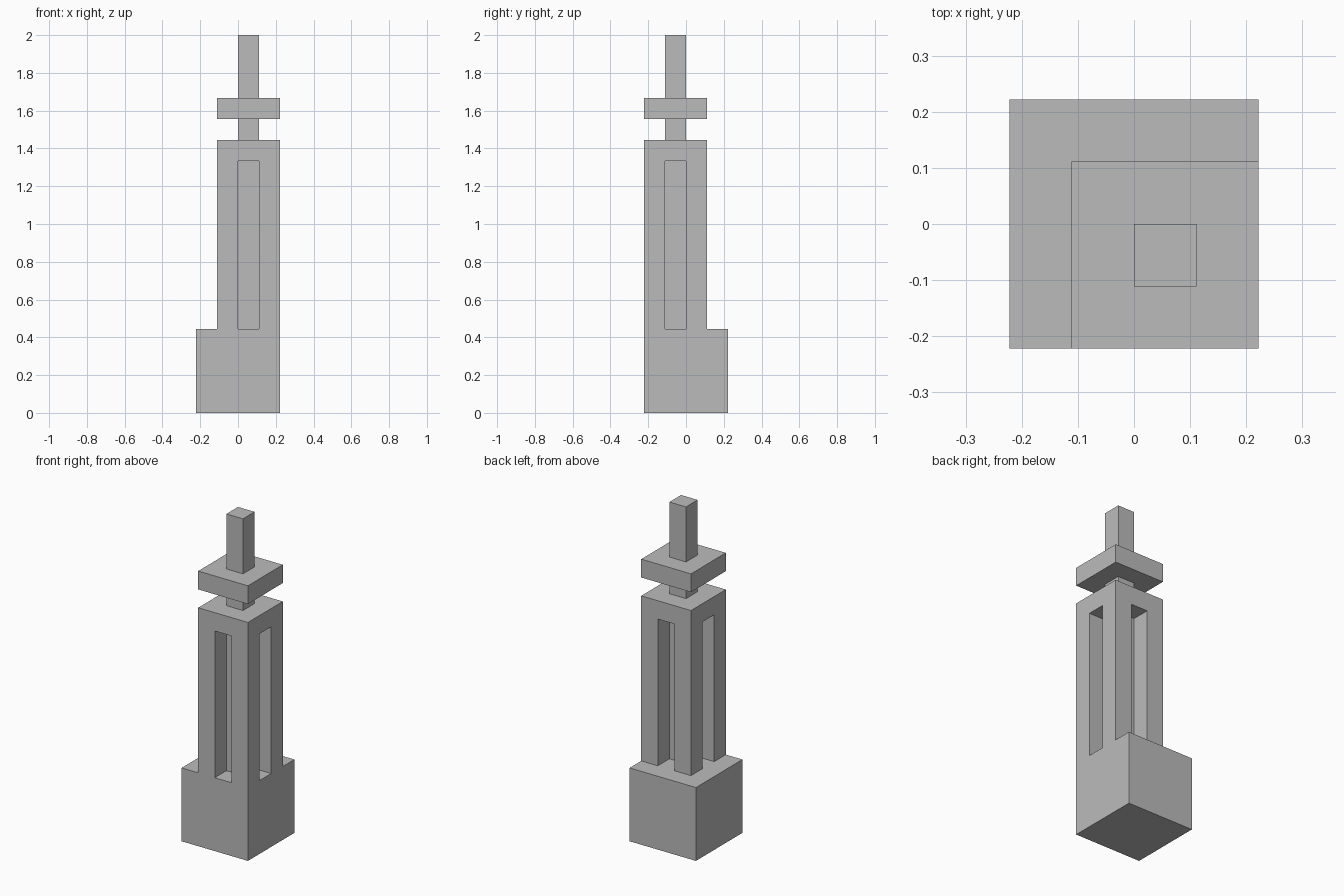
import bpy, bmesh

if "Cube" in bpy.data.objects:
    bpy.data.objects.remove(bpy.data.objects["Cube"])

U = 2 / 18  # the model sits on a grid of 18 units in height

grey = bpy.data.materials.new("stone_grey")
grey.diffuse_color = (0.5, 0.5, 0.5, 1)
grey.use_nodes = True
grey.node_tree.nodes["Principled BSDF"].inputs["Base Color"].default_value = grey.diffuse_color


def box(name, x, y, z):
    """Box from (min, max) ranges given in grid units."""
    bm = bmesh.new()
    bmesh.ops.create_cube(bm, size=1)
    for v in bm.verts:
        v.co = [U * (r[0] if c < 0 else r[1]) for c, r in zip(v.co, (x, y, z))]
    mesh = bpy.data.meshes.new(name)
    bm.to_mesh(mesh)
    bm.free()
    mesh.materials.append(grey)
    ob = bpy.data.objects.new(name, mesh)
    bpy.context.collection.objects.link(ob)
    return ob


# Square plinth
box("base", (-2, 2), (-2, 2), (0, 4))

# Four corner posts, leaving a recessed slot on each side
for side, x in (("left", (-1, 0)), ("right", (1, 2))):
    for end, y in (("front", (-2, -1)), ("back", (0, 1))):
        box(f"{end}_{side}_post", x, y, (4, 12))

# Core at the back of the slots
box("core", (0, 1), (-1, 0), (4, 12))

# Slab closing the shaft
box("shaft_top", (-1, 2), (-2, 1), (12, 13))

# Neck, collar plate and spire
box("neck", (0, 1), (-1, 0), (13, 14))
box("collar", (-1, 2), (-2, 1), (14, 15))
box("spire", (0, 1), (-1, 0), (15, 18))
